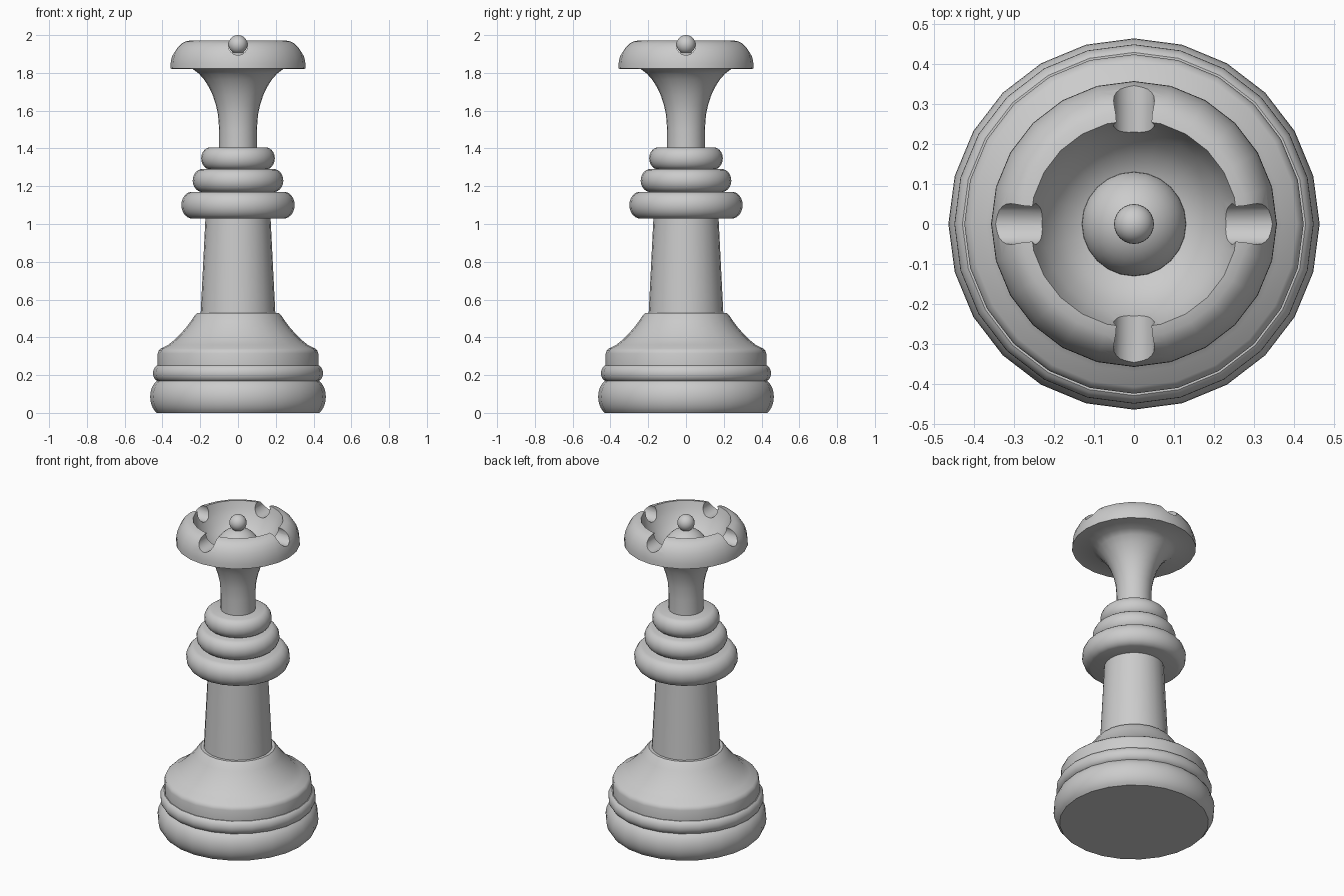
import bpy
import bmesh
import math
from mathutils import Matrix

if "Cube" in bpy.data.objects:
    bpy.data.objects.remove(bpy.data.objects["Cube"], do_unlink=True)

SIDES = 24

grey = bpy.data.materials.new("plain_grey")
grey.use_nodes = True
grey.diffuse_color = (0.6, 0.6, 0.6, 1)
grey.node_tree.nodes["Principled BSDF"].inputs["Base Color"].default_value = (0.6, 0.6, 0.6, 1)


def finish(name, bm):
    """Turn a bmesh into a named, shaded object."""
    bmesh.ops.recalc_face_normals(bm, faces=bm.faces)
    mesh = bpy.data.meshes.new(name)
    bm.to_mesh(mesh)
    bm.free()
    mesh.materials.append(grey)
    obj = bpy.data.objects.new(name, mesh)
    bpy.context.collection.objects.link(obj)
    return obj


def smooth(obj):
    bpy.ops.object.select_all(action="DESELECT")
    obj.select_set(True)
    bpy.context.view_layer.objects.active = obj
    bpy.ops.object.shade_smooth_by_angle(angle=math.radians(35))


def lathe(name, profile):
    """Closed turned solid from (radius, height) points, capped at both ends."""
    bm = bmesh.new()
    rings = []
    for r, z in profile:
        rings.append([bm.verts.new((r * math.cos(a), r * math.sin(a), z))
                      for a in (math.tau * i / SIDES for i in range(SIDES))])
    for low, high in zip(rings, rings[1:]):
        for i in range(SIDES):
            j = (i + 1) % SIDES
            bm.faces.new((low[i], low[j], high[j], high[i]))
    bm.faces.new(rings[0])
    bm.faces.new(rings[-1])
    return finish(name, bm)


def band(name, radius, z0, z1, depth, spread):
    """Turned disc with a bulging rounded edge."""
    steps = 10
    limit = math.radians(spread)
    pts = []
    for i in range(steps + 1):
        a = limit * (2 * i / steps - 1)
        pts.append((radius - depth * (1 - math.cos(a)),
                    (z0 + z1) / 2 + (z1 - z0) / 2 * math.sin(a) / math.sin(limit)))
    smooth(lathe(name, pts))


def ball(name, radius, z):
    bm = bmesh.new()
    bmesh.ops.create_uvsphere(bm, u_segments=SIDES, v_segments=16, radius=radius,
                              matrix=Matrix.Translation((0, 0, z)))
    smooth(finish(name, bm))


# Base bands and collars
band("base", 0.465, 0, 0.17, 0.07, 60)
band("base_ring", 0.45, 0.17, 0.25, 0.035, 65)
band("lower_collar", 0.30, 1.03, 1.17, 0.058, 80)
band("middle_collar", 0.24, 1.17, 1.29, 0.052, 80)
band("upper_collar", 0.195, 1.29, 1.405, 0.048, 80)

# Flared skirt and tapering column
smooth(lathe("skirt", [(0.425, 0.25), (0.425, 0.315), (0.42, 0.33), (0.408, 0.341),
                       (0.37, 0.36), (0.335, 0.388), (0.303, 0.42), (0.275, 0.452),
                       (0.25, 0.485), (0.23, 0.515), (0.215, 0.53)]))
smooth(lathe("column", [(0.198, 0.52), (0.172, 1.04)]))

# Neck flaring into a hollow crown
crown = lathe("crown", [
    (0.1, 1.39), (0.1, 1.5), (0.106, 1.58), (0.117, 1.63), (0.133, 1.68),
    (0.154, 1.725), (0.18, 1.765), (0.208, 1.797), (0.24, 1.82), (0.358, 1.822),
    (0.357, 1.85), (0.352, 1.878), (0.342, 1.908), (0.326, 1.935),
    (0.306, 1.955), (0.285, 1.966), (0.26, 1.971),
    (0.248, 1.93), (0.23, 1.893), (0.205, 1.855), (0.175, 1.823),
    (0.13, 1.795), (0.07, 1.78)])

# Four round notches cut across the rim
bm = bmesh.new()
for k in range(4):
    place = (Matrix.Rotation(k * math.pi / 2, 4, "Z")
             @ Matrix.Translation((0.3, 0, 1.945))
             @ Matrix.Rotation(math.pi / 2, 4, "Y"))
    bmesh.ops.create_cone(bm, cap_ends=True, segments=SIDES, radius1=0.051,
                          radius2=0.051, depth=0.24, matrix=place)
cutter = finish("notch_cutter", bm)
cutter.hide_render = True
cut = crown.modifiers.new("notches", "BOOLEAN")
cut.operation = "DIFFERENCE"
cut.solver = "EXACT"
cut.object = cutter
bpy.context.view_layer.objects.active = crown
bpy.ops.object.modifier_apply(modifier=cut.name)
bpy.data.objects.remove(cutter, do_unlink=True)
smooth(crown)

# Dome and finial inside the crown
ball("dome", 0.132, 1.78)
ball("finial", 0.05, 1.95)
